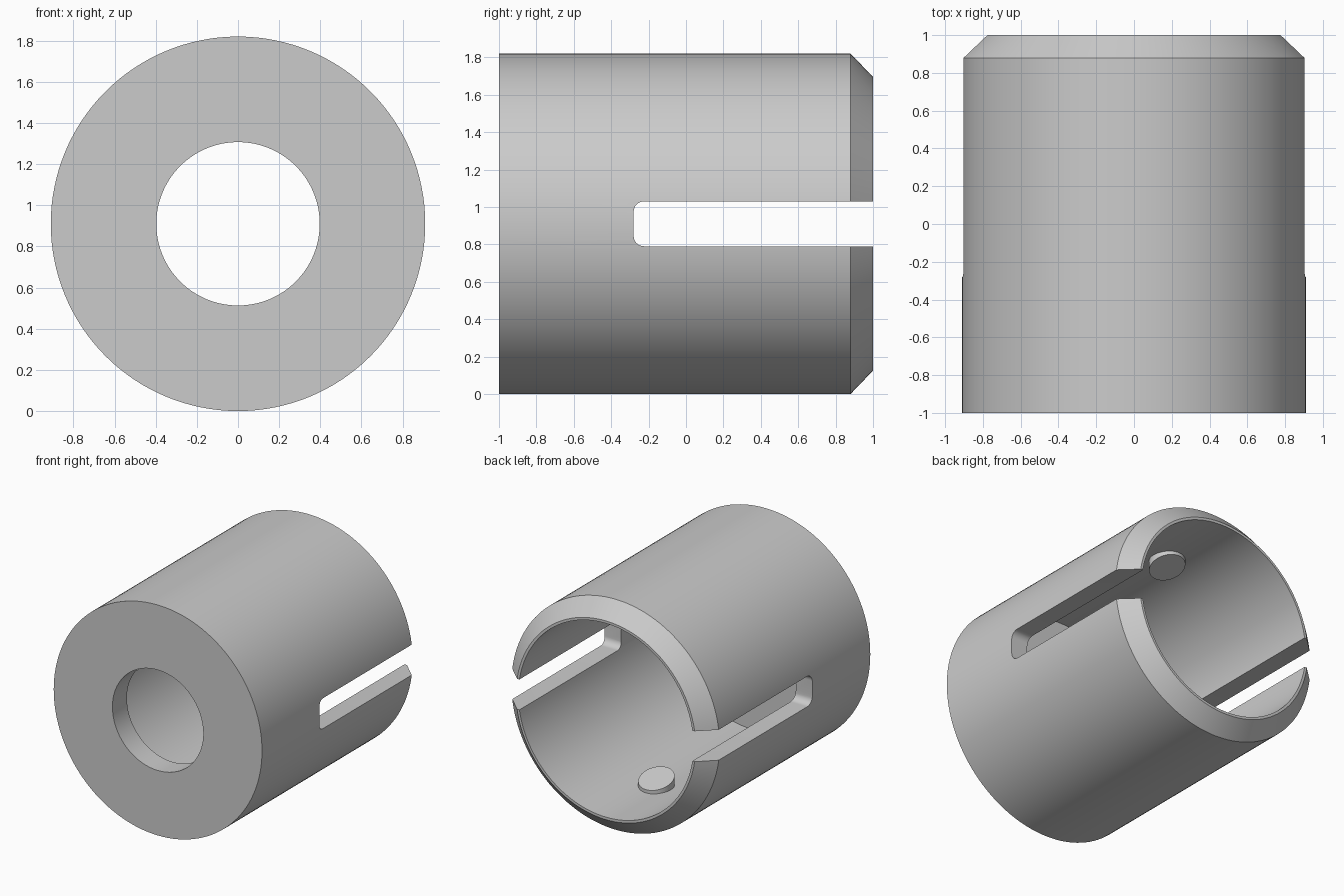
import bpy, bmesh, math
from mathutils import Matrix, Vector

if "Cube" in bpy.data.objects:
    bpy.data.objects.remove(bpy.data.objects["Cube"])

R, BORE, HOLE = 0.91, 0.765, 0.397   # outer, inner and end-hole radii
FLOOR = -0.82                        # inner face of the closed end
SEGMENTS = 128

grey = bpy.data.materials.new("plain grey")
grey.use_nodes = True
grey.diffuse_color = (0.6, 0.6, 0.6, 1)
grey.node_tree.nodes["Principled BSDF"].inputs["Base Color"].default_value = (0.6, 0.6, 0.6, 1)


def make(name, bm):
    bmesh.ops.recalc_face_normals(bm, faces=bm.faces)
    mesh = bpy.data.meshes.new(name)
    bm.to_mesh(mesh)
    bm.free()
    mesh.materials.append(grey)
    obj = bpy.data.objects.new(name, mesh)
    bpy.context.collection.objects.link(obj)
    return obj


def activate(obj):
    bpy.ops.object.select_all(action='DESELECT')
    obj.select_set(True)
    bpy.context.view_layer.objects.active = obj


def smooth(obj):
    activate(obj)
    bpy.ops.object.shade_smooth_by_angle(angle=math.radians(25))


# Sleeve: closed profile of (radius, y) turned around the y axis
profile = [(HOLE, -1), (R, -1), (R, 0.88), (0.785, 1), (BORE, 1), (BORE, FLOOR), (HOLE, FLOOR)]
bm = bmesh.new()
rings = []
for i in range(SEGMENTS):
    a = math.tau * i / SEGMENTS
    rings.append([bm.verts.new((r * math.cos(a), y, R + r * math.sin(a))) for r, y in profile])
for i, ring in enumerate(rings):
    after = rings[(i + 1) % SEGMENTS]
    for j in range(len(profile)):
        k = (j + 1) % len(profile)
        bm.faces.new((ring[j], ring[k], after[k], after[j]))
sleeve = make("sleeve", bm)

# Slot through both sides, open at the back, with rounded inner corners
bm = bmesh.new()
bmesh.ops.create_cube(bm, size=1, matrix=Matrix.Translation((0, 0.46, R)) @ Matrix.Diagonal((3, 1.48, 0.24, 1)))
corners = [e for e in bm.edges if all(v.co.y < 0 for v in e.verts)
           and abs(e.verts[0].co.x - e.verts[1].co.x) > 1]
bmesh.ops.bevel(bm, geom=corners, offset=0.055, segments=8, profile=0.5, affect='EDGES')
cutter = make("slot_cutter", bm)
cutter.hide_render = True

cut = sleeve.modifiers.new("slot", 'BOOLEAN')
cut.operation = 'DIFFERENCE'
cut.solver = 'EXACT'
cut.object = cutter
activate(sleeve)
bpy.ops.object.modifier_apply(modifier=cut.name)
bpy.data.objects.remove(cutter)
smooth(sleeve)

# Round catches inside the bore, with tops ramped down towards the opening
for name, side in (("lower_catch", -1), ("upper_catch", 1)):
    bm = bmesh.new()
    bmesh.ops.create_cone(bm, cap_ends=True, segments=48, radius1=0.13, radius2=0.13, depth=1)
    for v in bm.verts:
        height = 0.70 + 0.3 * v.co.y if v.co.z > 0 else 0.82
        v.co = Vector((v.co.x, v.co.y + 0.37, R + side * height))
    smooth(make(name, bm))
